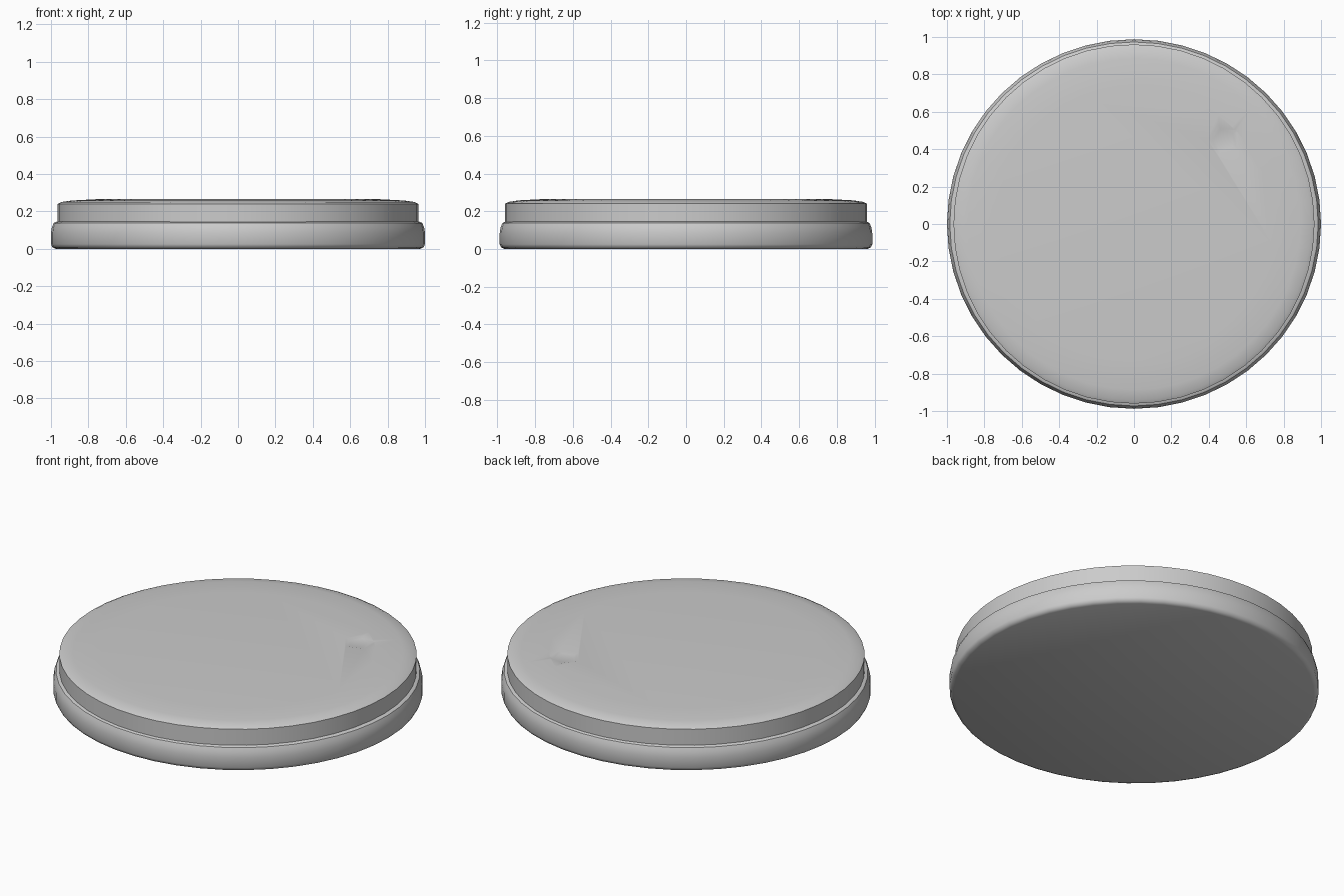
import bpy, bmesh, math

if "Cube" in bpy.data.objects:
    bpy.data.objects.remove(bpy.data.objects["Cube"])

SIDES = 48


def lathe(name, profile, ry):
    """Closed solid of revolution from (radius, z) points, y scaled by ry."""
    bm = bmesh.new()
    rings = []
    for r, z in profile:
        rings.append([bm.verts.new((r * math.cos(2 * math.pi * i / SIDES),
                                    r * ry * math.sin(2 * math.pi * i / SIDES), z))
                      for i in range(SIDES)])
    for a, b in zip(rings, rings[1:]):
        for i in range(SIDES):
            j = (i + 1) % SIDES
            bm.faces.new((a[i], a[j], b[j], b[i]))
    bm.faces.new(rings[0][::-1])
    bm.faces.new(rings[-1])
    me = bpy.data.meshes.new(name)
    bm.to_mesh(me)
    bm.free()
    ob = bpy.data.objects.new(name, me)
    bpy.context.collection.objects.link(ob)
    return ob


# Lower tray with softly rounded rim
base = lathe("base", [(0.975, 0), (0.992, 0.008), (1.0, 0.025), (1.0, 0.085),
                      (0.995, 0.115), (0.985, 0.138), (0.97, 0.145)], 0.988)

# Stepped-in lid with a slightly crowned top
lid = lathe("lid", [(0.965, 0.14), (0.965, 0.24), (0.945, 0.25),
                    (0.89, 0.258), (0.74, 0.266)], 0.995)

# Faint five-sided thumb dimple in the top
bpy.ops.mesh.primitive_cone_add(vertices=5, radius1=0.06, radius2=0.15, depth=0.02,
                                location=(0.48, 0.45, 0.27), rotation=(0, 0, 0.3))
cutter = bpy.context.object
cutter.name = "dimple_cutter"
cut = lid.modifiers.new("dimple", "BOOLEAN")
cut.operation = "DIFFERENCE"
cut.object = cutter
bpy.context.view_layer.objects.active = lid
bpy.ops.object.modifier_apply(modifier="dimple")
bpy.data.objects.remove(cutter)

# Smooth shading with crisp step
for ob in (base, lid):
    bpy.ops.object.select_all(action="DESELECT")
    ob.select_set(True)
    bpy.context.view_layer.objects.active = ob
    bpy.ops.object.shade_smooth_by_angle(angle=math.radians(40))
